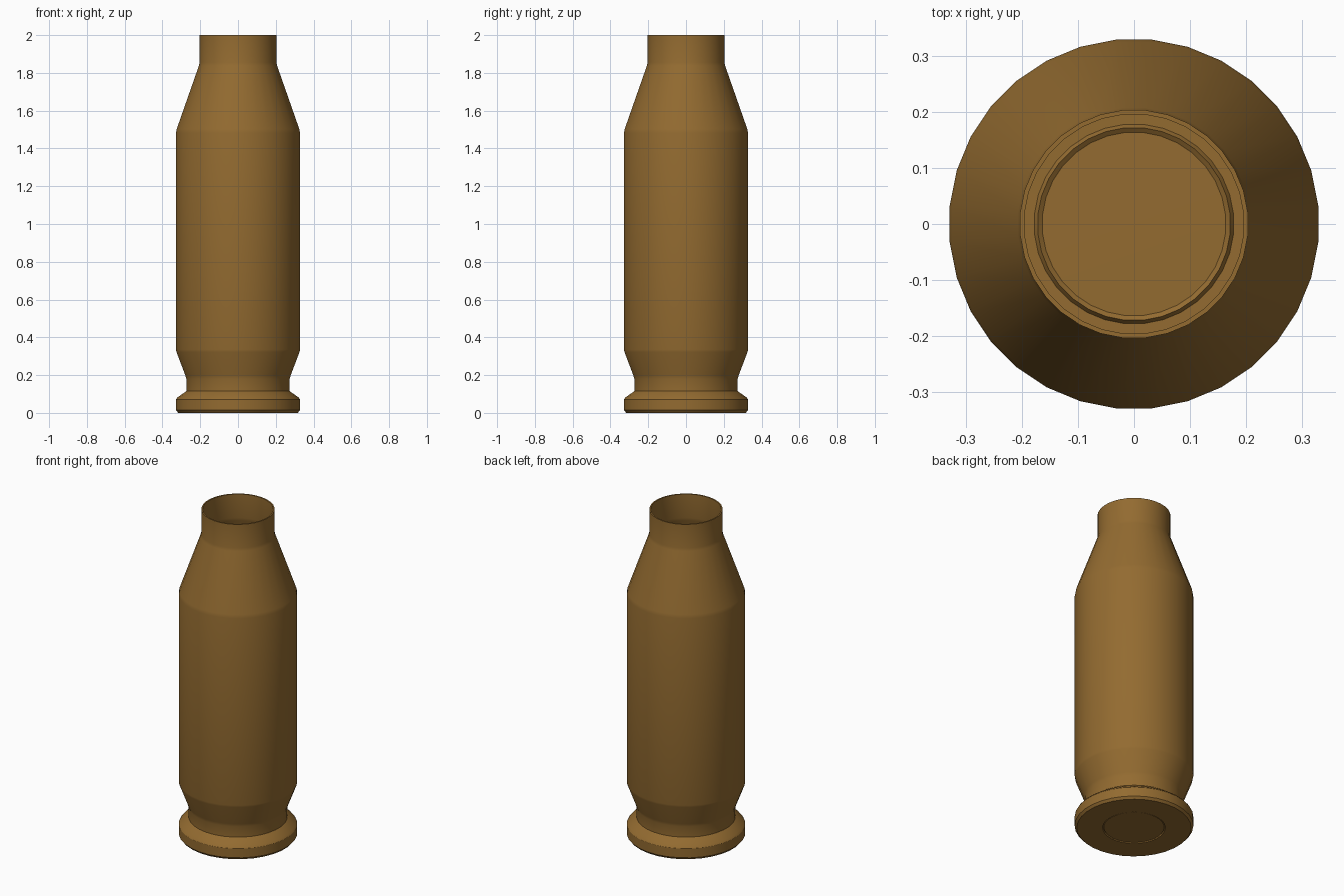
import bpy, math

if "Cube" in bpy.data.objects:
    bpy.data.objects.remove(bpy.data.objects["Cube"])

SIDES = 32

brass = bpy.data.materials.new("brass brown")
brass.diffuse_color = (0.292, 0.147, 0.030, 1)
brass.use_nodes = True
brass.node_tree.nodes["Principled BSDF"].inputs["Base Color"].default_value = brass.diffuse_color


def lathe(name, profile, mat):
    """Revolve a list of (radius, z) points about z, first point on the axis."""
    verts = [(0, 0, profile[0][1])]
    faces = []
    for r, z in profile[1:]:
        for i in range(SIDES):
            a = 2 * math.pi * (i + 0.5) / SIDES
            verts.append((r * math.cos(a), r * math.sin(a), z))
    for i in range(SIDES):
        j = (i + 1) % SIDES
        faces.append((0, 1 + j, 1 + i))
        for k in range(len(profile) - 2):
            a, b = 1 + k * SIDES, 1 + (k + 1) * SIDES
            faces.append((a + i, a + j, b + j, b + i))
    mesh = bpy.data.meshes.new(name)
    mesh.from_pydata(verts, [], faces)
    mesh.materials.append(mat)
    ob = bpy.data.objects.new(name, mesh)
    bpy.context.collection.objects.link(ob)
    return ob


# case wall: base with shallow primer ring, rim, groove, body, shoulder, neck
case = lathe("case_shell", [
    (0, 0.003), (0.168, 0.003), (0.171, 0.008), (0.174, 0.0),
    (0.318, 0.0), (0.330, 0.014), (0.330, 0.070), (0.322, 0.082),
    (0.275, 0.115), (0.275, 0.180), (0.280, 0.198),
    (0.327, 0.322), (0.330, 0.335), (0.330, 1.482), (0.326, 1.503),
    (0.208, 1.838), (0.204, 1.855), (0.204, 2.0)], brass)

# thin wall built inward
wall = case.modifiers.new("wall", 'SOLIDIFY')
wall.thickness = 0.008
wall.offset = -1

bpy.context.view_layer.objects.active = case
case.select_set(True)
bpy.ops.object.modifier_apply(modifier="wall")
bpy.ops.object.shade_smooth_by_angle(angle=math.radians(25))
